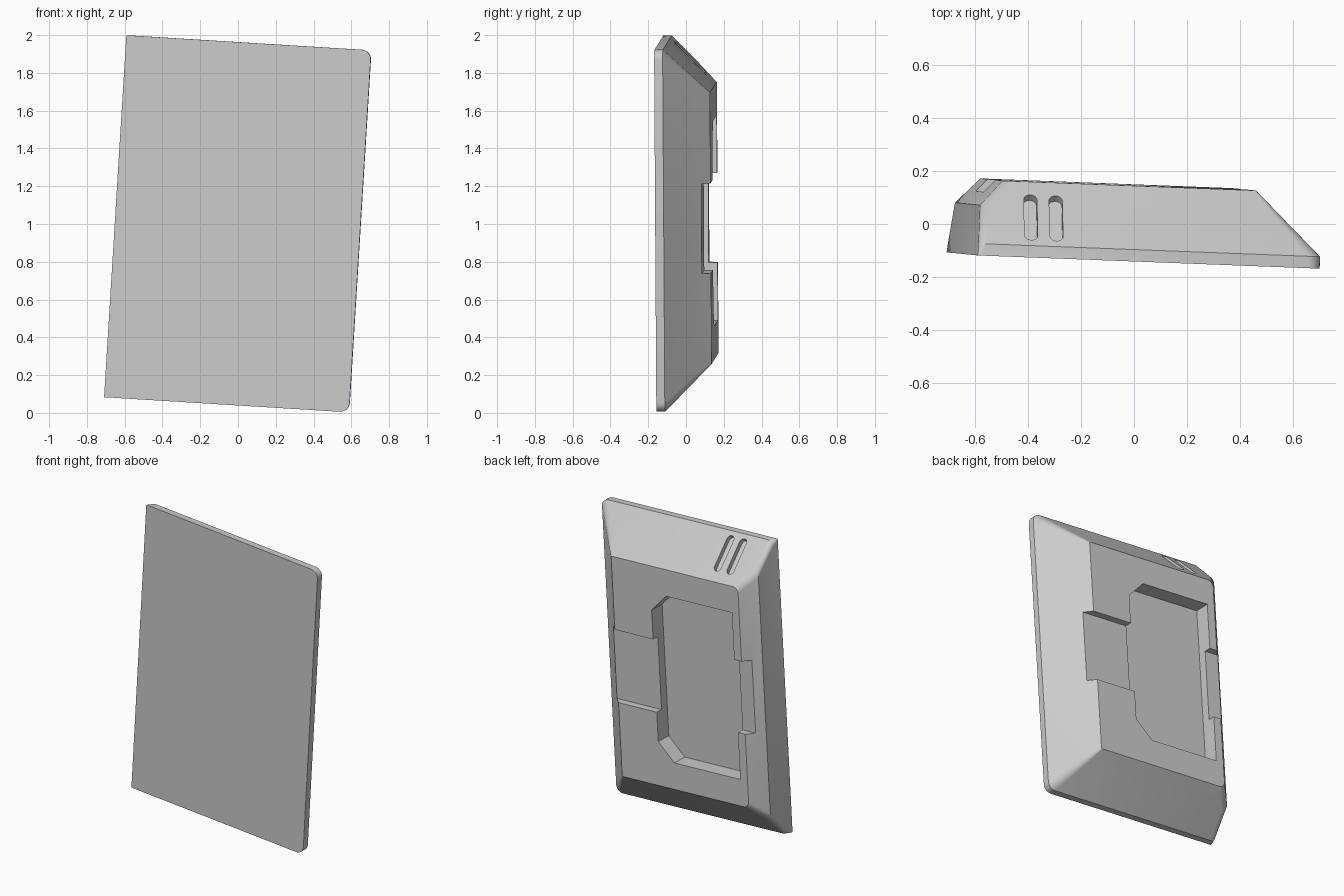
import bpy, bmesh, math
from mathutils import Matrix, Vector

if "Cube" in bpy.data.objects:
    bpy.data.objects.remove(bpy.data.objects["Cube"], do_unlink=True)

W, H, DEPTH = 1.30, 1.92, 0.285      # panel width, height, depth
INSET = 0.24                         # 45 degree slope around the back
MID = H / 2

grey = bpy.data.materials.new("plain grey")
grey.use_nodes = True
grey.diffuse_color = (0.6, 0.6, 0.6, 1)
grey.node_tree.nodes["Principled BSDF"].inputs["Base Color"].default_value = (0.6, 0.6, 0.6, 1)


def loft(name, loops):
    """Skin a stack of equal-length point loops and cap both ends."""
    bm = bmesh.new()
    rings = [[bm.verts.new(p) for p in loop] for loop in loops]
    n = len(rings[0])
    for a, b in zip(rings, rings[1:]):
        for i in range(n):
            j = (i + 1) % n
            bm.faces.new((a[i], a[j], b[j], b[i]))
    bm.faces.new(rings[0][::-1])
    bm.faces.new(rings[-1])
    bmesh.ops.recalc_face_normals(bm, faces=bm.faces)
    mesh = bpy.data.meshes.new(name)
    bm.to_mesh(mesh)
    bm.free()
    mesh.materials.append(grey)
    obj = bpy.data.objects.new(name, mesh)
    bpy.context.collection.objects.link(obj)
    return obj


def rounded_section(depth, x0, x1, inset, r_left, r_right, steps=6):
    """Rectangle at one depth, with separate corner radii on each side."""
    z0, z1 = inset, H - inset
    corners = [(x1, z1, r_right, -1, -1), (x0, z1, r_left, 1, -1),
               (x0, z0, r_left, 1, 1), (x1, z0, r_right, -1, 1)]
    loop = []
    for k, (x, z, r, sx, sz) in enumerate(corners):
        for i in range(steps + 1):
            t = math.pi / 2 * (k + i / steps)
            loop.append(Vector((x + sx * r + r * math.cos(t), depth,
                                z + sz * r + r * math.sin(t))))
    return loop


def prism(name, outline, d0, d1):
    return loft(name, [[Vector((x, d, z)) for x, z in outline] for d in (d0, d1)])


def cut(obj, cutter):
    mod = obj.modifiers.new("cut", 'BOOLEAN')
    mod.operation, mod.solver, mod.object = 'DIFFERENCE', 'EXACT', cutter
    bpy.context.view_layer.objects.active = obj
    bpy.ops.object.modifier_apply(modifier=mod.name)
    bpy.data.objects.remove(cutter, do_unlink=True)


# Shell: thin rim, then slopes on three sides and a wall with a chamfer on the fourth
RIM, WALL = 0.045, 0.19
shell = loft("panel_shell", [
    rounded_section(0, 0, W, 0, 0.003, 0.05),
    rounded_section(RIM, 0.003, W, 0, 0.035, 0.05),
    rounded_section(WALL, 0.013, W - (WALL - RIM), WALL - RIM, 0.045, 0.03),
    rounded_section(DEPTH, 0.10, W - INSET, INSET, 0.04, 0.008),
])

# Back pocket with two clipped corners
PX0, PX1, PZ, CLIP = 0.155, 0.77, 0.545, 0.115
pocket = [(PX0, MID - PZ), (PX1 - CLIP, MID - PZ), (PX1, MID - PZ + CLIP),
          (PX1, MID + PZ - CLIP), (PX1 - CLIP, MID + PZ), (PX0, MID + PZ)]
cut(shell, prism("pocket_cutter", pocket, DEPTH - 0.105, DEPTH + 0.1))

# Shallow channel crossing the back from side to side
channel = [(-0.1, MID - 0.238), (W, MID - 0.238), (W, MID + 0.238), (-0.1, MID + 0.238)]
cut(shell, prism("channel_cutter", channel, DEPTH - 0.047, DEPTH + 0.1))

# Two vent slots sunk into the top slope
normal = Vector((0, 1, 1)).normalized()
along = Vector((0, 1, -1)).normalized()
for x in (0.202, 0.298):
    centre = Vector((x, 0.151, H - 0.106))
    outline = []
    for i in range(18):
        t = math.pi * (i if i < 9 else i - 1) / 8
        side = 0.095 if i < 9 else -0.095
        outline.append(centre + Vector((0.025 * math.cos(t), 0, 0))
                       + along * (side + 0.025 * math.sin(t)))
    cut(shell, loft("vent_cutter", [[p + normal * h for p in outline] for h in (-0.03, 0.06)]))

# Slight lean of the whole panel
x_axis = Vector((1.297, -0.05, -0.08)).normalized()
z_axis = Vector((0.12, -0.012, 1.915)).normalized()
y_axis = z_axis.cross(x_axis).normalized()
z_axis = x_axis.cross(y_axis)
lean = Matrix((x_axis, y_axis, z_axis)).transposed().to_4x4()
shell.data.transform(Matrix.Translation((-0.709, -0.107, 0.083)) @ lean)

bpy.ops.object.select_all(action='DESELECT')
shell.select_set(True)
bpy.context.view_layer.objects.active = shell
bpy.ops.object.shade_smooth_by_angle(angle=math.radians(25))
